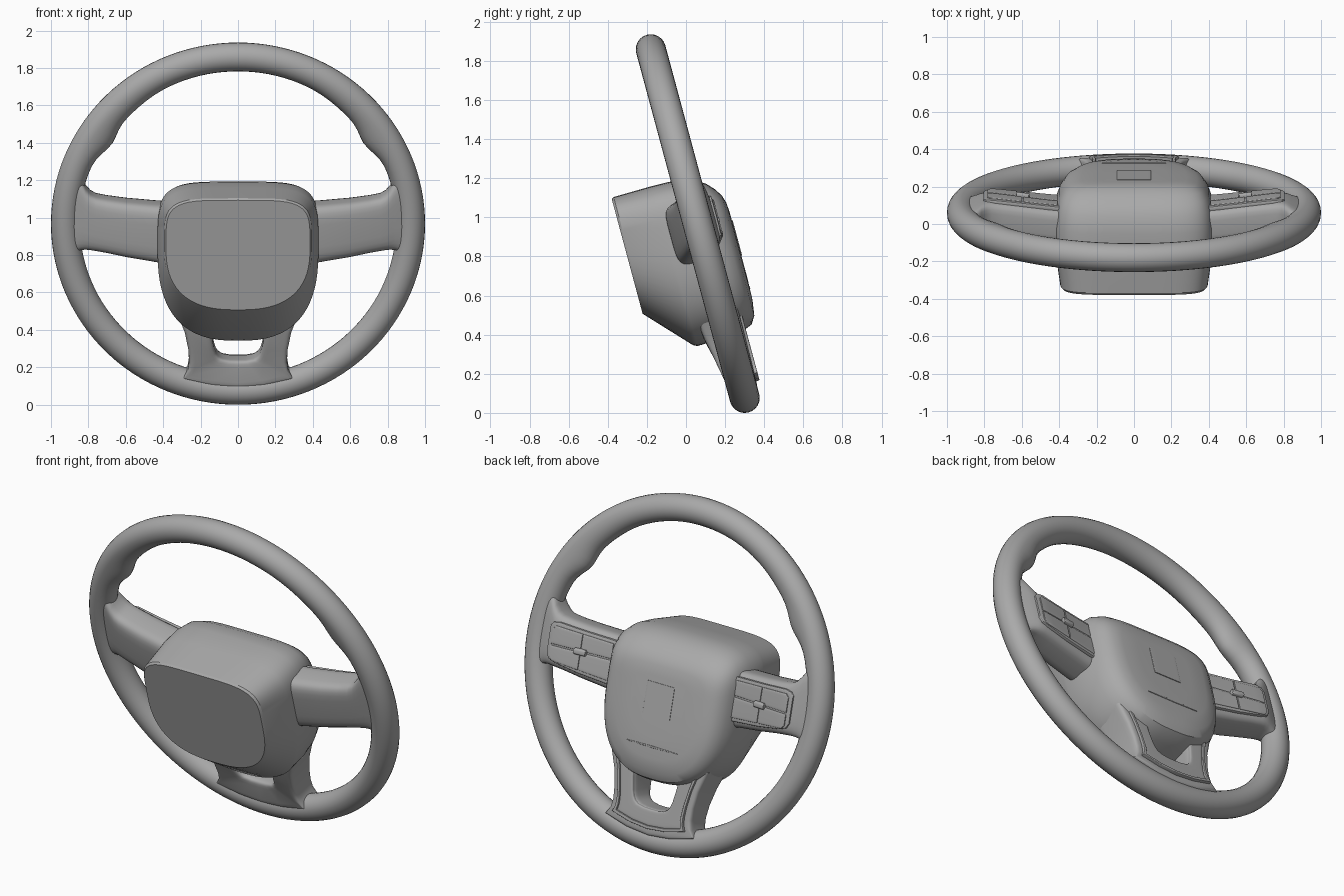
import bpy, bmesh, math
from mathutils import Vector

if "Cube" in bpy.data.objects:
    bpy.data.objects.remove(bpy.data.objects["Cube"])

# Wheel frame: x across, v up in the wheel plane, w along the column toward the driver
CENTER = Vector((0, 0.06, 0.968))
TILT = math.radians(15.07)
V = Vector((0, -math.sin(TILT), math.cos(TILT)))
W = Vector((0, math.cos(TILT), math.sin(TILT)))

grey = bpy.data.materials.new("satin_grey")
grey.diffuse_color = (0.4, 0.4, 0.4, 1)
grey.use_nodes = True
grey.node_tree.nodes["Principled BSDF"].inputs["Base Color"].default_value = grey.diffuse_color


def loft(name, rings, closed=False, angle=35):
    """Skin a list of rings of (x, v, w) points; cap the ends unless closed."""
    bm = bmesh.new()
    vs = [[bm.verts.new(CENTER + Vector((x, 0, 0)) + V * v + W * w)
           for x, v, w in r] for r in rings]
    n = len(vs[0])
    for i in range(len(vs) - (0 if closed else 1)):
        a, b = vs[i], vs[(i + 1) % len(vs)]
        for j in range(n):
            k = (j + 1) % n
            bm.faces.new((a[j], a[k], b[k], b[j]))
    if not closed:
        bm.faces.new(vs[0])
        bm.faces.new(vs[-1])
    bmesh.ops.recalc_face_normals(bm, faces=bm.faces)
    me = bpy.data.meshes.new(name)
    bm.to_mesh(me)
    bm.free()
    me.materials.append(grey)
    me.polygons.foreach_set("use_smooth", [True] * len(me.polygons))
    me.set_sharp_from_angle(angle=math.radians(angle))
    ob = bpy.data.objects.new(name, me)
    bpy.context.collection.objects.link(ob)
    return ob


def power(c, e):
    return math.copysign(abs(c) ** (2 / e), c)


def section(a, b, w0, w1, e=5, n=28):
    """Rounded rectangle spanning a to b in the (x, v) plane and w0 to w1 in depth."""
    a, b = Vector(a), Vector(b)
    ring = []
    for i in range(n):
        t = 2 * math.pi * (i + 0.5) / n
        p = (a + b) / 2 + (b - a) / 2 * power(math.cos(t), e)
        ring.append((p.x, p.y, (w0 + w1) / 2 + (w1 - w0) / 2 * power(math.sin(t), e)))
    return ring


def shield(hx, v0, v1, vm, w, top=4.5, bottom=2.6, n=72):
    """Hub outline: nearly square top, round bottom."""
    ring = []
    for i in range(n):
        t = 2 * math.pi * i / n
        s = math.sin(t)
        e = top if s > 0 else bottom
        ring.append((hx * power(math.cos(t), e),
                     vm + (v1 - vm if s > 0 else vm - v0) * power(s, e), w))
    return ring


def interp(table, t):
    for (t0, *a), (t1, *b) in zip(table, table[1:]):
        if t <= t1:
            f = max(0, (t - t0) / (t1 - t0))
            return [p + (q - p) * f for p, q in zip(a, b)]
    return list(table[-1][1:])


# Rim with thumb swellings on the inside of the upper left and right
rings = []
for i in range(128):
    th = 2 * math.pi * i / 128
    lift = math.degrees(math.atan2(math.sin(th), abs(math.cos(th))))
    swell = 0.036 * math.exp(-((lift - 33) / 6.5) ** 2) + 0.012 * math.exp(-((lift - 45) / 12) ** 2)
    ring = []
    for j in range(24):
        p = 2 * math.pi * j / 24
        c = math.cos(p)
        r = 0.923 + c * (0.077 + (swell if c < 0 else 0))
        ring.append((r * math.cos(th), r * math.sin(th), 0.077 * math.sin(p)))
    rings.append(ring)
loft("rim", rings, closed=True)

# Hub: flat front plate, deep body, rounded driver pad
loft("hub", [shield(*s) for s in (
    (0.385, -0.372, 0.235, -0.02, -0.392),
    (0.395, -0.385, 0.243, -0.02, -0.380),
    (0.425, -0.594, 0.246, -0.08, -0.185),
    (0.430, -0.604, 0.246, -0.09, -0.165),
    (0.430, -0.602, 0.243, -0.10, -0.050),
    (0.418, -0.594, 0.222, -0.10, 0.040),
    (0.398, -0.585, 0.185, -0.10, 0.095),
    (0.372, -0.570, 0.145, -0.10, 0.132),
    (0.335, -0.530, 0.105, -0.10, 0.157),
    (0.280, -0.450, 0.065, -0.10, 0.169),
    (0.180, -0.330, 0.010, -0.10, 0.173))], angle=32)
# Badge plate and slot strip on the pad
loft("pad_plate", [section((-0.09, v), (0.09, v), 0.165, 0.177, 12) for v in (-0.215, -0.03)])
loft("pad_strip", [section((x, -0.385 - h), (x, -0.385 + h), 0.155, 0.174)
                   for x, h in ((-0.17, 0.002), (0, 0.006), (0.17, 0.002))])

# Side spokes: x, lower v, upper v, front w, back w
SPOKE = [(0.34, -0.205, 0.125, -0.157, 0.045), (0.45, -0.185, 0.130, -0.150, 0.055),
         (0.60, -0.165, 0.138, -0.125, 0.075), (0.70, -0.148, 0.148, -0.105, 0.088),
         (0.76, -0.140, 0.158, -0.092, 0.095), (0.79, -0.137, 0.175, -0.085, 0.095),
         (0.815, -0.136, 0.205, -0.078, 0.090), (0.84, -0.140, 0.245, -0.070, 0.080),
         (0.87, -0.150, 0.270, -0.062, 0.068), (0.92, -0.160, 0.280, -0.045, 0.045)]


def plate(name, side, stations, lift, sink=0.02, e=9):
    """Plate resting on the driver face of a side spoke."""
    rings = []
    for x, v0, v1 in stations:
        w = interp(SPOKE, x)[3]
        rings.append(section((side * x, v0), (side * x, v1), w - sink, w + lift, e))
    return loft(name, rings)


for side, label in ((1, "right"), (-1, "left")):
    loft(f"{label}_spoke", [section((side * x, a), (side * x, b), f, k, 4.5)
                            for x, a, b, f, k in SPOKE])
    plate(f"{label}_switch_bezel", side,
          [(0.40, -0.150, 0.100), (0.60, -0.130, 0.110), (0.75, -0.105, 0.122),
           (0.79, -0.090, 0.115), (0.805, -0.060, 0.095)], 0.010)
    # Four switches separated by a cross gap
    for row, lo in (("upper", 0), ("lower", 1)):
        for col, xs in (("inner", (0.41, 0.50, 0.592)), ("outer", (0.600, 0.72, 0.765, 0.782))):
            st = []
            for x in xs:
                trim = 0.02 * max(0, (x - 0.765) / 0.017)
                if lo:
                    st.append((x, -0.130 + 0.09 * (x - 0.4) + trim, -0.012))
                else:
                    st.append((x, -0.004, 0.082 + 0.05 * (x - 0.4) - trim))
            plate(f"{label}_{row}_{col}_switch", side, st, 0.016)
    # Central thumb roller
    plate(f"{label}_roller", side, [(0.560, -0.020, 0.004), (0.564, -0.026, 0.010),
                                    (0.628, -0.026, 0.010), (0.632, -0.020, 0.004)], 0.034, e=4)

# Lower spoke: a U of inner and outer edge points, mirrored about the centre
half = [((0.150, -0.48), (0.330, -0.46)), ((0.140, -0.60), (0.285, -0.58)),
        ((0.128, -0.67), (0.266, -0.68)), ((0.118, -0.70), (0.262, -0.75)),
        ((0.105, -0.72), (0.270, -0.80)), ((0.080, -0.735), (0.300, -0.845)),
        ((0.040, -0.742), (0.150, -0.885))]
U = half + [((0, -0.743), (0, -0.90))] + [((-a[0], a[1]), (-b[0], b[1])) for a, b in reversed(half)]
DEPTH = [(-0.90, -0.03, 0.05), (-0.82, -0.068, 0.080), (-0.55, -0.130, 0.085), (-0.4, -0.14, 0.085)]


def u_part(name, f0, f1, lift=None, e=7):
    rings = []
    for a, b in U:
        a, b = Vector(a), Vector(b)
        p, q = a.lerp(b, f0), a.lerp(b, f1)
        front, back = interp(DEPTH, (p.y + q.y) / 2)
        if lift is not None:
            front, back = 0.05, 0.085 + lift
        rings.append(section(p, q, front, back, e))
    return loft(name, rings)


u_part("lower_spoke", 0, 1)
u_part("lower_trim_panel", 0.03, 0.62, 0.004)
u_part("lower_trim_edge", 0.60, 0.72, 0.012)
